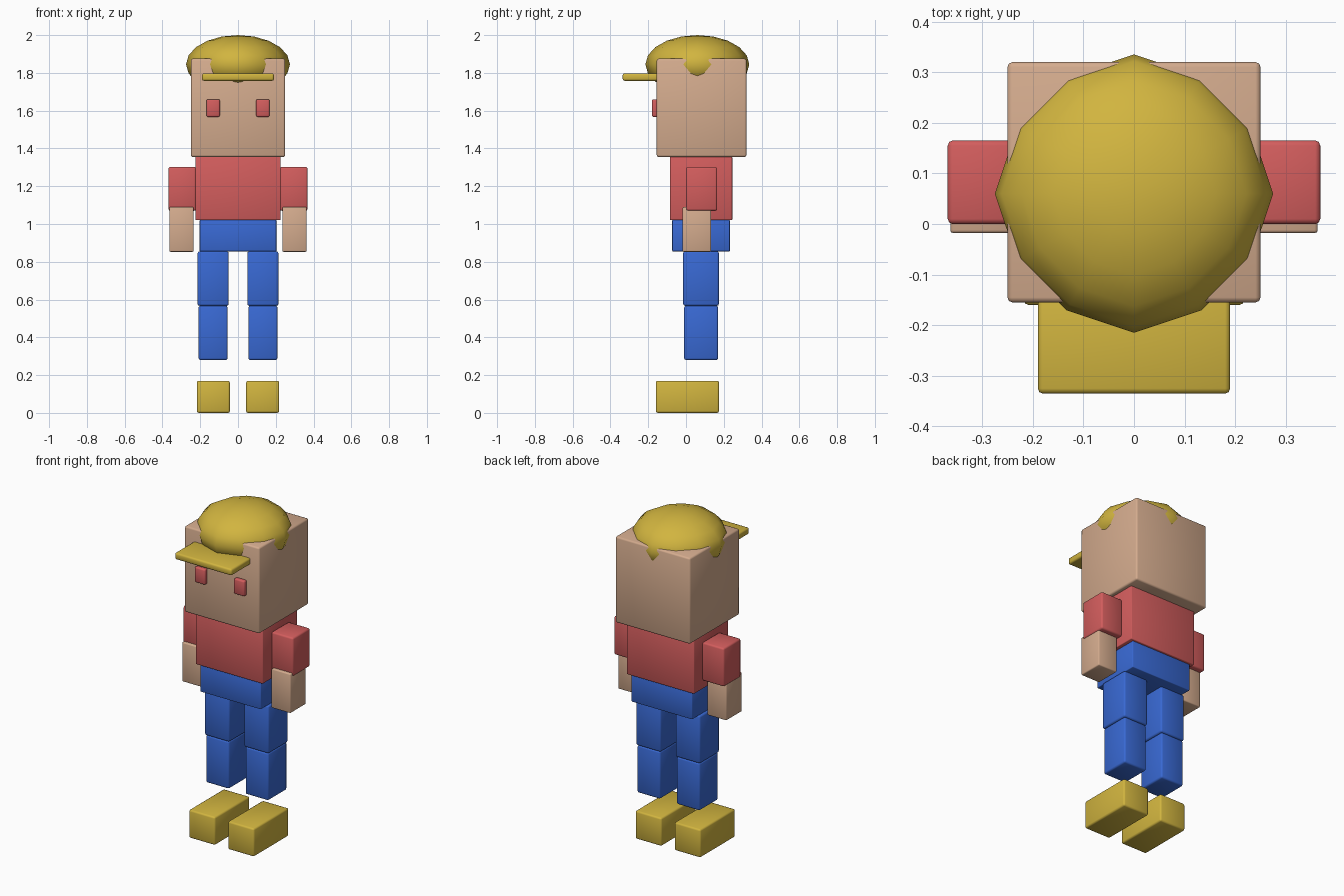
import bpy, math

if "Cube" in bpy.data.objects:
    bpy.data.objects.remove(bpy.data.objects["Cube"])


def material(name, color):
    m = bpy.data.materials.new(name)
    m.diffuse_color = (*color, 1.0)
    m.use_nodes = True
    m.node_tree.nodes["Principled BSDF"].inputs["Base Color"].default_value = m.diffuse_color
    return m


SKIN = material("skin_tan", (0.66, 0.41, 0.27))
RED = material("red", (0.65, 0.11, 0.11))
BLUE = material("blue", (0.04, 0.14, 0.65))
YELLOW = material("mustard_yellow", (0.64, 0.46, 0.05))


def finish(obj, name, mat, angle):
    obj.name = name
    obj.data.materials.append(mat)
    bpy.ops.object.shade_smooth_by_angle(angle=math.radians(angle))


def box(name, mat, x, y, z, bevel=0.01):
    """Softly bevelled block spanning the given x, y and z ranges."""
    spans = (x, y, z)
    bpy.ops.mesh.primitive_cube_add(size=1, location=[(a + b) / 2 for a, b in spans])
    obj = bpy.context.object
    obj.scale = [b - a for a, b in spans]
    bpy.ops.object.transform_apply(location=False, rotation=False, scale=True)
    mod = obj.modifiers.new("soft_edges", "BEVEL")
    mod.width = bevel
    mod.segments = 2
    bpy.ops.object.modifier_apply(modifier=mod.name)
    finish(obj, name, mat, 50)


def pair(name, mat, x, y, z, bevel=0.01):
    """The same block on the left and the right."""
    box("right_" + name, mat, x, y, z, bevel)
    box("left_" + name, mat, (-x[1], -x[0]), y, z, bevel)


# Body and head
box("head", SKIN, (-0.25, 0.25), (-0.155, 0.32), (1.355, 1.875))
box("shirt", RED, (-0.225, 0.225), (-0.085, 0.245), (1.02, 1.357), 0.004)
box("hips", BLUE, (-0.203, 0.203), (-0.073, 0.232), (0.855, 1.022), 0.004)
pair("eye", RED, (0.096, 0.167), (-0.18, -0.15), (1.567, 1.66), 0.008)

# Arms
pair("sleeve", RED, (0.222, 0.368), (0.0, 0.165), (1.07, 1.302))
pair("forearm", SKIN, (0.235, 0.363), (-0.018, 0.133), (0.853, 1.09), 0.006)

# Legs and shoes
pair("thigh", BLUE, (0.049, 0.214), (-0.015, 0.174), (0.567, 0.855))
pair("shin", BLUE, (0.055, 0.209), (-0.01, 0.17), (0.28, 0.567))
pair("shoe", YELLOW, (0.043, 0.218), (-0.16, 0.175), (0.0, 0.17))

# Cap: squashed sphere, slightly pointed at front, back and sides
bpy.ops.mesh.primitive_uv_sphere_add(segments=12, ring_count=10, radius=1,
                                     location=(0, 0.06, 1.845))
cap = bpy.context.object
for v in cap.data.vertices:
    on_axis = min(abs(v.co.x), abs(v.co.y)) < 0.001
    r = 0.275 if on_axis else 0.266
    v.co = (v.co.x * r, v.co.y * r, v.co.z * 0.155)
finish(cap, "cap", YELLOW, 60)

# Cap brim
box("cap_brim", YELLOW, (-0.19, 0.19), (-0.335, -0.1), (1.758, 1.798))
